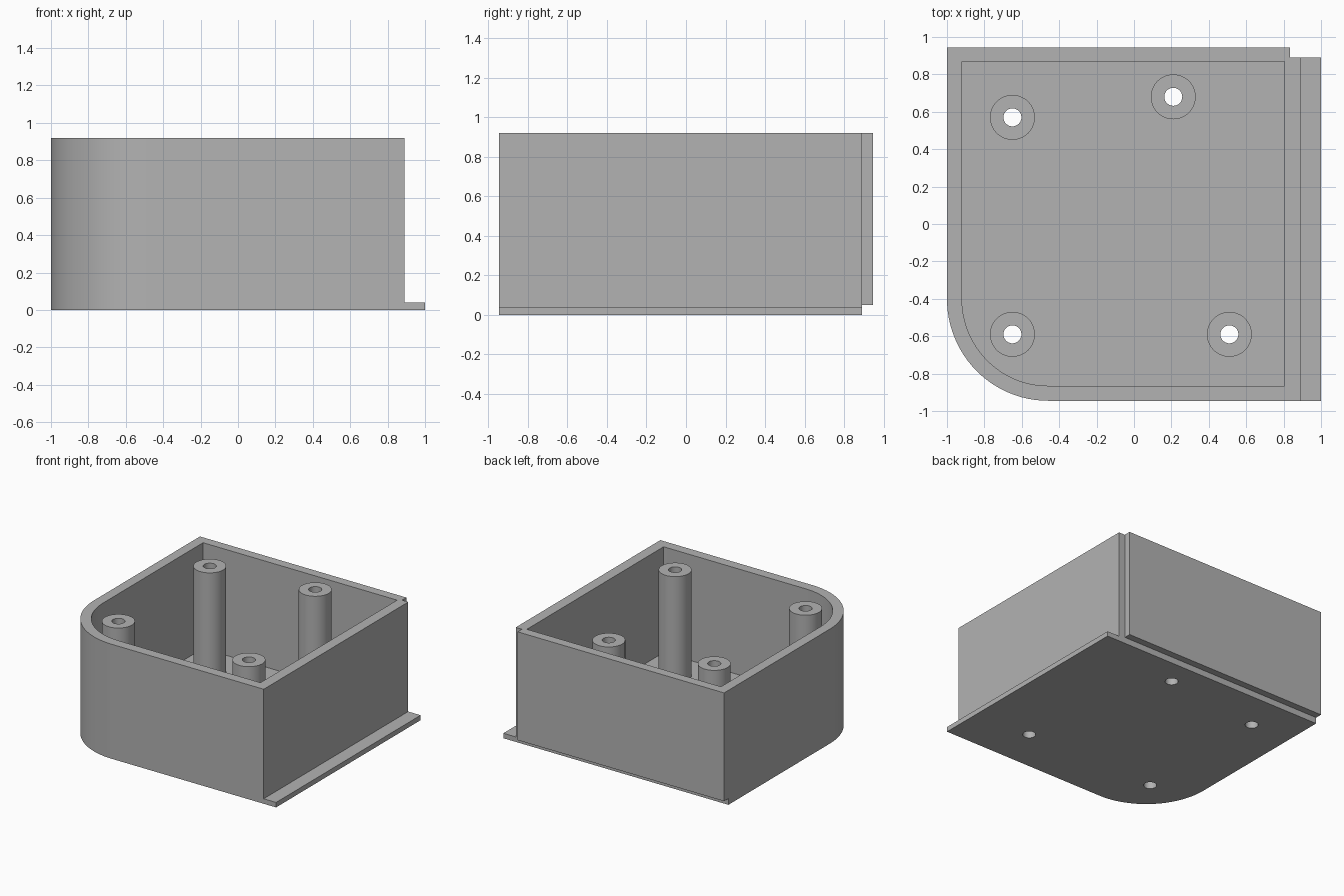
import bpy, bmesh
from math import sin, cos, pi

cube = bpy.data.objects.get("Cube")
if cube:
    bpy.data.objects.remove(cube, do_unlink=True)

# Single plastic colour
grey = bpy.data.materials.new("grey plastic")
grey.use_nodes = True
colour = (0.45, 0.45, 0.45, 1)
grey.diffuse_color = colour
grey.node_tree.nodes["Principled BSDF"].inputs["Base Color"].default_value = colour

LEFT, RIGHT = -1.0, 0.89
FRONT, BACK = -0.945, 0.945
HEIGHT, FLOOR = 0.92, 0.07
GROOVE = 0.055          # size of the corner notch and the back step
STEP = 0.05             # height of the step under the back wall
CENTRE = (-0.46, -0.40)  # centre of the rounded corner


def prism(name, outline, z0, z1):
    """Extrude a flat outline between two heights."""
    bm = bmesh.new()
    face = bm.faces.new([bm.verts.new((x, y, z0)) for x, y in outline])
    top = bmesh.ops.extrude_face_region(bm, geom=[face])["geom"]
    verts = [v for v in top if isinstance(v, bmesh.types.BMVert)]
    bmesh.ops.translate(bm, verts=verts, vec=(0, 0, z1 - z0))
    bmesh.ops.recalc_face_normals(bm, faces=bm.faces)
    mesh = bpy.data.meshes.new(name)
    bm.to_mesh(mesh)
    bm.free()
    mesh.materials.append(grey)
    obj = bpy.data.objects.new(name, mesh)
    bpy.context.collection.objects.link(obj)
    return obj


def arc(cx, cy, rx, ry, start, sweep, steps):
    return [(cx + rx * cos(start + sweep * i / steps),
             cy + ry * sin(start + sweep * i / steps)) for i in range(steps + 1)]


def circle(x, y, r):
    return arc(x, y, r, r, 0, 2 * pi, 48)[:-1]


def box(x0, x1, y0, y1):
    return [(x0, y0), (x1, y0), (x1, y1), (x0, y1)]


def corner(x, y):
    """Rounded corner that meets the left wall at x and the front wall at y."""
    return arc(*CENTRE, CENTRE[0] - x, CENTRE[1] - y, pi, pi / 2, 24)


def activate(obj):
    bpy.ops.object.select_all(action="DESELECT")
    obj.select_set(True)
    bpy.context.view_layer.objects.active = obj


def cut(obj, cutter):
    activate(obj)
    mod = obj.modifiers.new("cut", "BOOLEAN")
    mod.operation = "DIFFERENCE"
    mod.solver = "EXACT"
    mod.object = cutter
    bpy.ops.object.modifier_apply(modifier=mod.name)


# Case body with rounded corner and notched back corner
outer = corner(LEFT, FRONT) + [
    (RIGHT, FRONT), (RIGHT, BACK - GROOVE), (RIGHT - GROOVE, BACK - GROOVE),
    (RIGHT - GROOVE, BACK), (LEFT, BACK)]
case = prism("case", outer, 0, HEIGHT)

# Hollow interior and step under the back wall
inner = corner(-0.92, -0.865) + [(0.805, -0.865), (0.805, 0.87), (-0.92, 0.87)]
cutters = [prism("cavity_cutter", inner, FLOOR, HEIGHT + 0.2),
           prism("step_cutter", box(-1.2, 1.2, BACK - GROOVE, 1.2), -0.2, STEP)]
for c in cutters:
    cut(case, c)

# Screw posts, bored right through the floor
parts = [case]
for label, x, y in (("back_right", -0.65, 0.57), ("back_left", 0.21, 0.68),
                    ("front_right", -0.65, -0.59), ("front_left", 0.51, -0.59)):
    post = prism(label + "_screw_post", circle(x, y, 0.12), FLOOR, HEIGHT)
    bore = prism("bore_cutter", circle(x, y, 0.048), -0.2, HEIGHT + 0.2)
    cut(post, bore)
    cut(case, bore)
    cutters.append(bore)
    parts.append(post)

# Thin flange along the side
parts.append(prism("side_flange", box(RIGHT, 1.0, FRONT, BACK - GROOVE), 0, 0.04))

for c in cutters:
    bpy.data.objects.remove(c, do_unlink=True)
for part in parts:
    activate(part)
    bpy.ops.object.shade_smooth_by_angle(angle=pi / 6)
